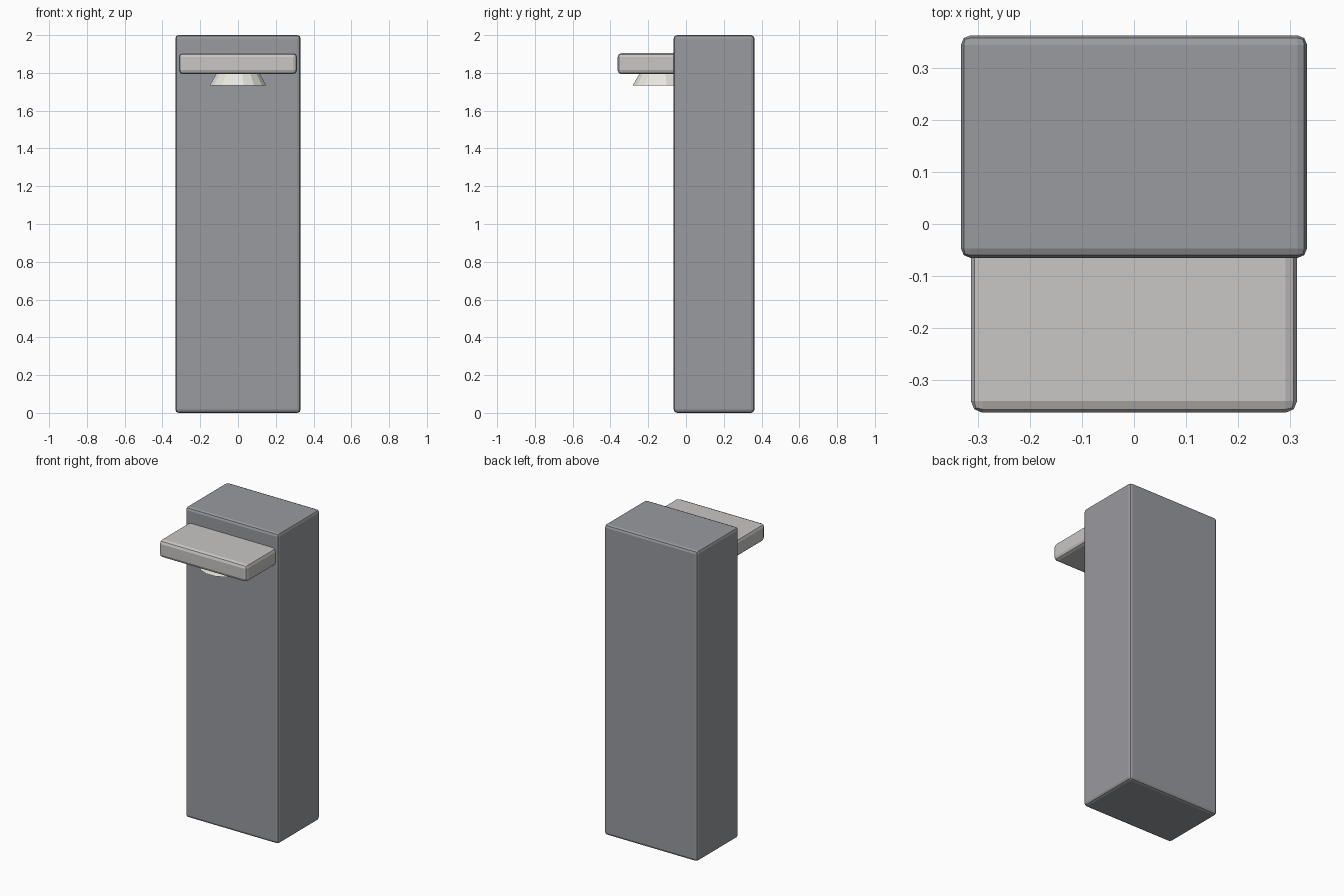
import bpy
from math import pi

cube = bpy.data.objects.get("Cube")
if cube:
    bpy.data.objects.remove(cube, do_unlink=True)


def material(name, color):
    m = bpy.data.materials.new(name)
    m.use_nodes = True
    rgba = (*color, 1)
    m.diffuse_color = rgba
    m.node_tree.nodes["Principled BSDF"].inputs["Base Color"].default_value = rgba
    return m


def rounded_box(name, low, high, bevel, mat):
    center = [(a + b) / 2 for a, b in zip(low, high)]
    bpy.ops.mesh.primitive_cube_add(size=1, location=center)
    ob = bpy.context.object
    ob.name = name
    ob.scale = [b - a for a, b in zip(low, high)]
    bpy.ops.object.transform_apply(location=False, rotation=False, scale=True)
    mod = ob.modifiers.new("rounded_edges", "BEVEL")
    mod.width = bevel
    mod.segments = 2
    ob.data.materials.append(mat)
    return ob


grey = material("mid_grey", (0.32, 0.325, 0.345))
pale = material("pale_grey", (0.58, 0.57, 0.56))
white = material("warm_white", (0.80, 0.79, 0.73))

# Tall column
rounded_box("column", (-0.332, -0.065, 0), (0.332, 0.362, 2), 0.018, grey)

# Projecting head, set into the column
rounded_box("head", (-0.313, -0.362, 1.793), (0.313, 0.0, 1.905), 0.022, pale)

# Flared lamp under the head
bpy.ops.mesh.primitive_cone_add(vertices=16, radius1=0.153, radius2=0.113,
                                depth=0.07, location=(0, -0.132, 1.768),
                                rotation=(0, 0, pi / 16))
lamp = bpy.context.object
lamp.name = "lamp"
lamp.data.materials.append(white)
